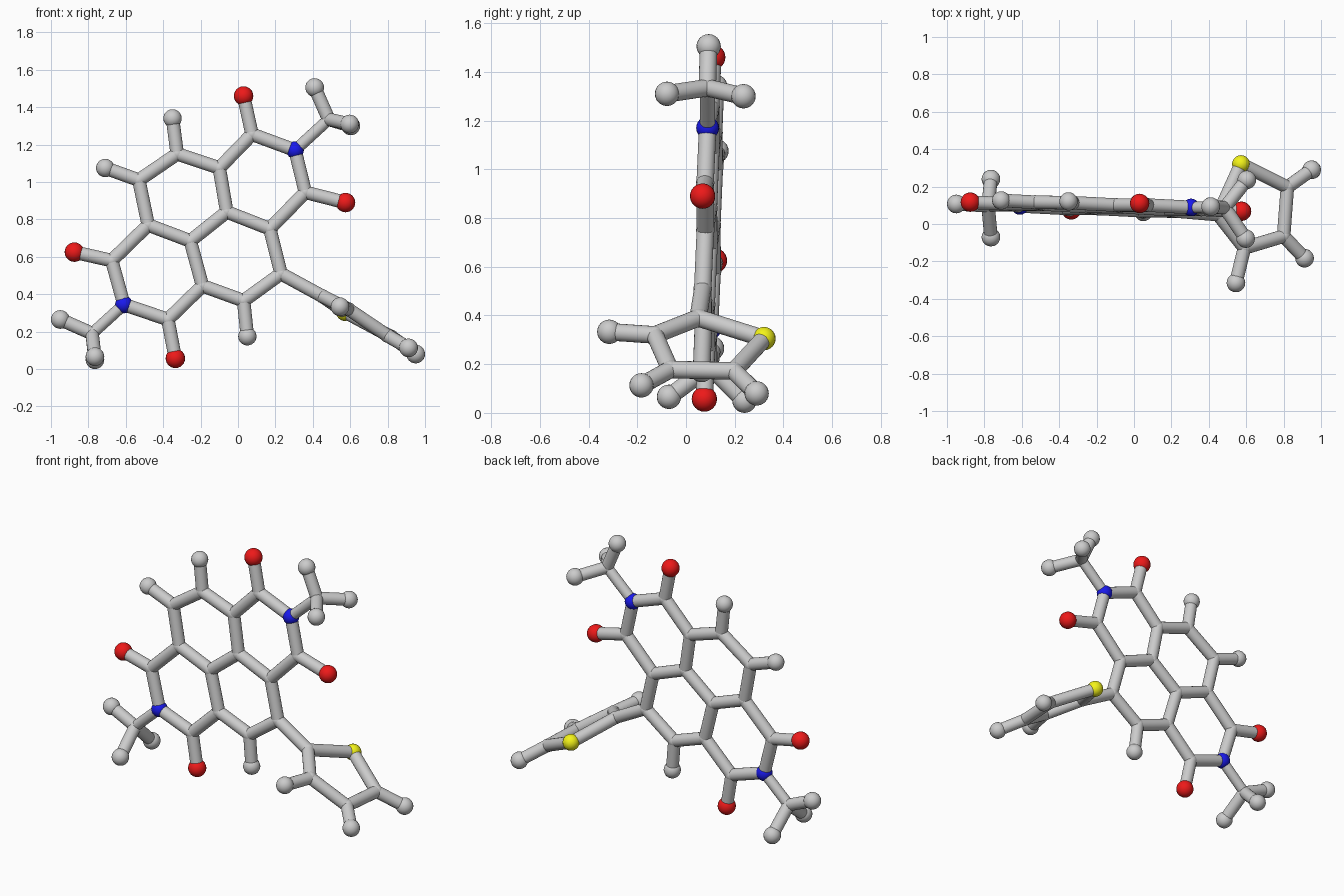
import bpy, bmesh
from mathutils import Vector, Matrix

if "Cube" in bpy.data.objects:
    bpy.data.objects.remove(bpy.data.objects["Cube"])

BOND, JOINT, SEG = 0.036, 0.038, 20


def plane(x, z):
    """Point on the slightly tilted flat core."""
    return Vector((x, 0.06 - 0.04 * x + 0.035 * z, z))


def colour(name, rgb):
    m = bpy.data.materials.new(name)
    m.diffuse_color = (*rgb, 1)
    m.use_nodes = True
    m.node_tree.nodes["Principled BSDF"].inputs["Base Color"].default_value = m.diffuse_color
    return m


RED = colour("red", (0.85, 0.01, 0.01))
BLUE = colour("blue", (0.01, 0.01, 0.85))
YELLOW = colour("yellow", (0.9, 0.9, 0.01))


def finish(bm, name, mat=None):
    me = bpy.data.meshes.new(name)
    for f in bm.faces:
        f.smooth = len(f.verts) <= 4
    bm.to_mesh(me)
    bm.free()
    ob = bpy.data.objects.new(name, me)
    bpy.context.collection.objects.link(ob)
    if mat:
        me.materials.append(mat)


def add_ball(bm, p, r):
    bmesh.ops.create_uvsphere(bm, u_segments=SEG, v_segments=12, radius=r,
                              matrix=Matrix.Translation(p))


def add_stick(bm, a, b, r=BOND):
    d = b - a
    m = Matrix.Translation((a + b) / 2) @ d.to_track_quat('Z', 'Y').to_matrix().to_4x4()
    bmesh.ops.create_cone(bm, cap_ends=True, segments=SEG, radius1=r, radius2=r,
                          depth=d.length, matrix=m)


def balls(name, points, r, mat=None):
    bm = bmesh.new()
    for p in points:
        add_ball(bm, p, r)
    finish(bm, name, mat)


def sticks(name, pairs, joints=(), r=BOND):
    bm = bmesh.new()
    for a, b in pairs:
        add_stick(bm, a, b, r)
    for p in joints:
        add_ball(bm, p, JOINT)
    finish(bm, name)


# Flat fused-ring core
core = {k: plane(*v) for k, v in {
    'c1': (.075, 1.255), 'n1': (.305, 1.17), 'c2': (.36, .945), 'c3': (.17, .75),
    'c4': (-.06, .84), 'c5': (-.10, 1.075), 'c6': (-.325, 1.15), 'c7': (-.53, 1.01),
    'c8': (-.48, .77), 'c9': (-.255, .685), 'c10': (-.675, .58), 'n2': (-.61, .345),
    'c11': (-.375, .265), 'c12': (-.19, .445), 'c13': (.03, .365), 'c14': (.23, .51)}.items()}
rings = ["c1 n1 c2 c3 c4 c5", "c5 c6 c7 c8 c9 c4", "c8 c10 n2 c11 c12 c9",
         "c12 c13 c14 c3 c4 c9"]
edges = set()
for ring in rings:
    ks = ring.split()
    edges |= {tuple(sorted((ks[i - 1], ks[i]))) for i in range(6)}
sticks("core_rings", [(core[a], core[b]) for a, b in sorted(edges)],
       [p for k, p in core.items() if k[0] == 'c'])
balls("nitrogen_atoms", [core['n1'], core['n2']], 0.047, BLUE)

# Oxygen ends
oxy = {'c1': plane(.03, 1.46), 'c2': plane(.575, .89),
       'c10': plane(-.875, .625), 'c11': plane(-.335, .057)}
sticks("oxygen_bonds", [(core[k], p) for k, p in oxy.items()])
balls("oxygen_atoms", oxy.values(), 0.052, RED)

# Hydrogen ends on the core
hyd = {'c6': plane(-.35, 1.34), 'c7': plane(-.71, 1.075), 'c13': plane(.05, .175)}
sticks("core_hydrogen_bonds", [(core[k], p) for k, p in hyd.items()])
balls("core_hydrogen_atoms", hyd.values(), 0.049)

# Methyl groups
for name, n, c, tips in (
        ("upper_methyl", 'n1', (.485, 1.335),
         [(.41, .093, 1.505), (.597, -.078, 1.31), (.603, .236, 1.30)]),
        ("lower_methyl", 'n2', (-.78, .19),
         [(-.95, .107, .265), (-.765, -.07, .066), (-.765, .24, .05)])):
    c = plane(*c)
    tips = [Vector(t) for t in tips]
    sticks(name + "_bonds", [(c, t) for t in tips], [c])
    sticks(name + "_stem", [(core[n], c)], r=0.031)
    balls(name + "_hydrogens", tips, 0.05)

# Five-sided sulphur ring
five = [Vector(p) for p in ((.45, .05, .39), (.59, -.128, .32), (.80, -.065, .178),
                            (.82, .197, .172), (.572, .32, .305))]
tips = [Vector(p) for p in ((.545, -.315, .333), (.912, -.183, .113), (.95, .29, .08))]
sticks("sulphur_ring", [(five[i - 1], five[i]) for i in range(5)] + [(core['c14'], five[0])],
       five[:4])
sticks("sulphur_ring_hydrogen_bonds", list(zip(five[1:4], tips)))
balls("sulphur_ring_hydrogens", tips, 0.05)
balls("sulphur_atom", [five[4]], 0.048, YELLOW)
